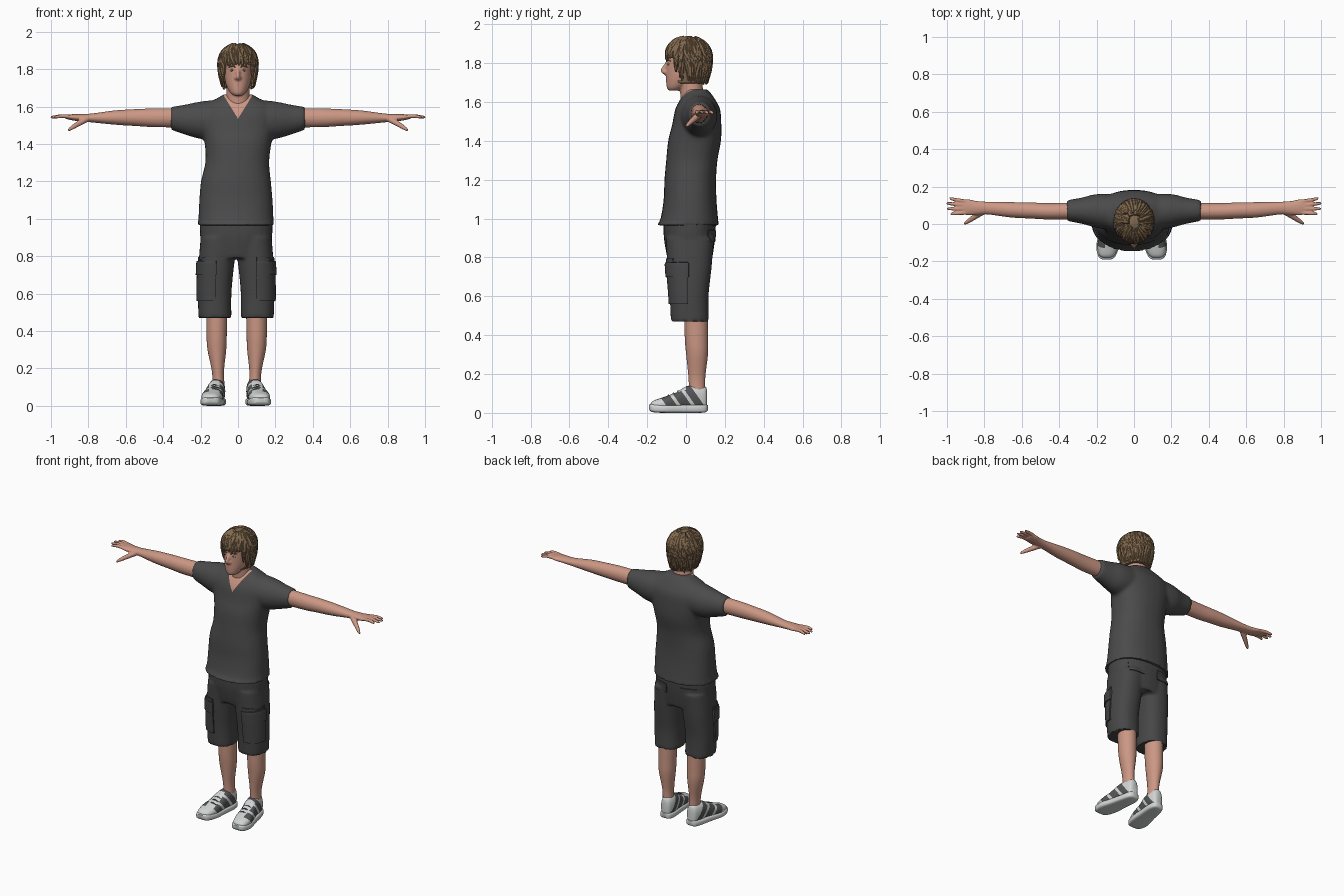
import bpy, bmesh, math, random
from mathutils import Vector

if "Cube" in bpy.data.objects:
    bpy.data.objects.remove(bpy.data.objects["Cube"], do_unlink=True)
random.seed(4)


def material(name, r, g, b):
    m = bpy.data.materials.new(name)
    m.use_nodes = True
    m.diffuse_color = (r, g, b, 1)
    m.node_tree.nodes["Principled BSDF"].inputs["Base Color"].default_value = (r, g, b, 1)
    return m


SKIN = material("skin", .6, .31, .23)
SHIRT = material("shirt grey", .07, .07, .07)
SHORTS = material("shorts grey", .062, .062, .062)
HAIR = material("light brown hair", .22, .14, .075)
WHITE = material("shoe white", .64, .66, .66)
PANEL = material("shoe dark grey", .09, .09, .095)
LIPS = material("lips", .45, .17, .14)
EYE = material("eye white", .6, .56, .52)
IRIS = material("iris dark", .04, .035, .03)


def smooth_path(points, steps=5):
    # Catmull-Rom through tuples of any size
    out = []
    for i in range(len(points) - 1):
        a, b, c, d = (Vector(points[max(0, min(len(points) - 1, i + k))]) for k in (-1, 0, 1, 2))
        for s in range(steps):
            t = s / steps
            out.append(b + (c - a) * (t / 2) + (a * 2 - b * 5 + c * 4 - d) * (t * t / 2)
                       + (b * 3 - a - c * 3 + d) * (t ** 3 / 2))
    return out + [Vector(points[-1])]


def skin_rings(bm, rings):
    rows = [[bm.verts.new(co) for co in ring] for ring in rings]
    n = len(rows[0])
    for lo, hi in zip(rows, rows[1:]):
        for i in range(n):
            bm.faces.new((lo[i], lo[(i + 1) % n], hi[(i + 1) % n], hi[i]))
    bm.faces.new(rows[0])
    bm.faces.new(rows[-1])


def loft(bm, axis, rings, n=28, p=2.0, side=1, dx=0):
    # each ring: position on axis, two centre coordinates, two radii
    def power(c):
        return math.copysign(abs(c) ** (2 / p), c)
    out = []
    for t, u, v, ru, rv in smooth_path(rings):
        ring = []
        for i in range(n):
            a = math.tau * i / n
            pu, pv = u + ru * power(math.cos(a)), v + rv * power(math.sin(a))
            x, y, z = {"x": (t, pu, pv), "y": (pu, t, pv), "z": (pu, pv, t)}[axis]
            ring.append((side * x + dx, y, z))
        out.append(ring)
    skin_rings(bm, out)


def tube(bm, points, n=8, steps=4):
    # each point: x, y, z, radius
    path = smooth_path(points, steps)
    out = []
    for i, q in enumerate(path):
        d = (path[min(i + 1, len(path) - 1)] - path[max(i - 1, 0)]).to_3d()
        rot = d.to_track_quat("Z", "Y")
        out.append([q.to_3d() + rot @ Vector((math.cos(math.tau * k / n), math.sin(math.tau * k / n), 0)) * q[3]
                    for k in range(n)])
    skin_rings(bm, out)


def finish(name, bm, mats, voxel=0, relax=4):
    bmesh.ops.recalc_face_normals(bm, faces=bm.faces[:])
    mesh = bpy.data.meshes.new(name)
    bm.to_mesh(mesh)
    bm.free()
    ob = bpy.data.objects.new(name, mesh)
    bpy.context.collection.objects.link(ob)
    if voxel:
        mod = ob.modifiers.new("merge", "REMESH")
        mod.mode, mod.voxel_size = "VOXEL", voxel
        mod = ob.modifiers.new("relax", "SMOOTH")
        mod.factor, mod.iterations = .5, relax
        baked = bpy.data.meshes.new_from_object(ob.evaluated_get(bpy.context.evaluated_depsgraph_get()))
        ob.modifiers.clear()
        ob.data = baked
    ob.data.materials.clear()
    for m in mats:
        ob.data.materials.append(m)
    shade(ob)
    return ob


def shade(ob):
    bpy.ops.object.select_all(action="DESELECT")
    ob.select_set(True)
    bpy.context.view_layer.objects.active = ob
    bpy.ops.object.shade_smooth_by_angle(angle=math.radians(45))


def edit(ob, planes, paint=None, raised=()):
    # cut clean lines, then colour or raise faces by rule
    bm = bmesh.new()
    bm.from_mesh(ob.data)
    for co, no in planes:
        bmesh.ops.bisect_plane(bm, geom=bm.verts[:] + bm.edges[:] + bm.faces[:], plane_co=co, plane_no=no)
    for f in bm.faces:
        f.material_index = paint(f.calc_center_median(), f.normal) if paint else 0
    for test, height in raised:
        faces = [f for f in bm.faces if test(f.calc_center_median(), f.normal)]
        new = bmesh.ops.extrude_face_region(bm, geom=faces)["geom"]
        bm.normal_update()
        for v in [g for g in new if isinstance(g, bmesh.types.BMVert)]:
            v.co += v.normal * height
    bm.to_mesh(ob.data)
    bm.free()
    shade(ob)


# Shirt: torso and two sleeves merged, with a V neck
bm = bmesh.new()
loft(bm, "z", [(.965, -.012, .01, .207, .16), (1.0, -.011, .017, .201, .148), (1.1, -.011, .021, .196, .136),
               (1.2, -.011, .022, .187, .133), (1.3, -.004, .03, .171, .132), (1.4, 0, .044, .178, .136),
               (1.48, 0, .055, .195, .127), (1.56, 0, .06, .2, .116), (1.61, 0, .06, .175, .092),
               (1.645, 0, .06, .11, .068), (1.665, 0, .055, .078, .056)], p=2.3)
for s in (1, -1):
    loft(bm, "x", [(.08, .06, 1.53, .1, .11), (.2, .07, 1.527, .09, .1), (.28, .071, 1.53, .07, .081),
                   (.36, .072, 1.537, .056, .061)], side=s)
shirt = finish("shirt", bm, [SHIRT, SKIN], .011)
V_LOW, V_SLOPE = 1.535, .62
edit(shirt, [((0, 0, V_LOW), (s, 0, -V_SLOPE)) for s in (1, -1)] + [((0, .04, 0), (0, 1, 0))],
     lambda c, n: int(c.y < .04 and abs(c.x) < V_SLOPE * (c.z - V_LOW)))

# Shorts: hips and legs merged, with raised cargo and back pockets
bm = bmesh.new()
loft(bm, "z", [(.79, -.01, .02, .165, .115), (.9, -.01, .018, .192, .132), (1.0, -.01, .02, .194, .135)], p=2.3)
for s in (1, -1):
    loft(bm, "z", [(.47, .113, .02, .088, .098), (.6, .115, .016, .09, .1), (.75, .106, .018, .095, .114),
                   (.9, .09, .02, .1, .124)], p=2.3, side=s, dx=-.01)
shorts = finish("shorts", bm, [SHORTS], .01, 3)
cuts = [((0, 0, z), (0, 0, 1)) for z in (.56, .7, .77, .88, .94)]
cuts += [((0, y, 0), (0, 1, 0)) for y in (.01, .03)]
cuts += [((x * s - .01, 0, 0), (1, 0, 0)) for x in (.05, .11, .15) for s in (1, -1)]


def pocket(c, n):
    return abs(c.x + .01) > .11 and c.y < .01 and .56 < c.z < .77 and n.x * c.x > -.02


def flap(c, n):
    return abs(c.x + .01) > .11 and c.y < .01 and .7 < c.z < .79 and n.z < .6 and n.x * c.x > -.02


def back_pocket(c, n):
    return .05 < abs(c.x + .01) < .15 and c.y > .03 and .88 < c.z < .94 and n.y > .3


edit(shorts, cuts, None, [(pocket, .008), (flap, .006), (back_pocket, .006)])

# Arms with hands
for s, label in ((1, "left"), (-1, "right")):
    bm = bmesh.new()
    loft(bm, "x", [(.28, .07, 1.54, .046, .052), (.45, .068, 1.54, .044, .05), (.55, .072, 1.541, .043, .045),
                   (.66, .076, 1.541, .041, .038), (.78, .085, 1.539, .034, .024), (.84, .086, 1.54, .037, .02),
                   (.89, .09, 1.543, .043, .016), (.92, .092, 1.545, .036, .011)], side=s)
    fingers = [(.985, .136), (1.0, .11), (.998, .082), (.98, .054)]
    for i, (x, y) in enumerate(fingers):
        tube(bm, [(s * .88, .118 - .019 * i, 1.543, .011), (s * .94, (y + .118 - .019 * i) / 2, 1.549, .0105),
                  (s * (x - .006), y, 1.543, .008), (s * x, y, 1.542, .005)])
    tube(bm, [(s * .81, .065, 1.533, .018), (s * .855, .036, 1.507, .015), (s * .89, .012, 1.485, .011),
              (s * .908, 0, 1.473, .006)])
    finish(label + "_arm", bm, [SKIN], .005, 2)

# Lower legs
for s, label in ((1, "left"), (-1, "right")):
    bm = bmesh.new()
    loft(bm, "z", [(.08, .096, .058, .034, .042), (.18, .1, .056, .032, .043), (.3, .106, .057, .05, .056),
                   (.38, .107, .054, .054, .06), (.52, .106, .052, .056, .061)], side=s, dx=-.007)
    finish(label + "_leg", bm, [SKIN])

# Shoes: sole, panelled upper, laces
for s, label in ((1, "left"), (-1, "right")):
    bm = bmesh.new()
    loft(bm, "y", [(-.19, .134, .03, .022, .012), (-.172, .133, .025, .046, .021), (-.11, .127, .021, .062, .021),
                   (-.02, .112, .021, .054, .021), (.06, .1, .021, .048, .021), (.1, .097, .023, .036, .02),
                   (.112, .096, .026, .018, .014)], p=4, side=s, dx=-.012)
    finish(label + "_sole", bm, [WHITE])
    bm = bmesh.new()
    loft(bm, "y", [(-.182, .134, .036, .018, .012), (-.165, .133, .038, .042, .026), (-.11, .127, .045, .056, .038),
                   (-.05, .117, .058, .051, .048), (0, .107, .073, .046, .063), (.06, .099, .077, .043, .068),
                   (.098, .097, .074, .032, .064), (.108, .097, .07, .016, .045)], p=2.4, side=s, dx=-.012)
    upper = finish(label + "_shoe_upper", bm, [WHITE, PANEL])
    bands = (-.075, -.02, .0, .055, .075, .12)
    slant = Vector((0, 1, .7))
    mid = .114 * s - .012
    edit(upper, [((0, b, 0), slant) for b in bands] + [((mid + k, 0, 0), (1, 0, 0)) for k in (-.028, .028)]
         + [((0, 0, .05), (0, 0, 1))],
         lambda c, n: int(sum(c.dot(slant) > b for b in bands) % 2 == 1
                          and not (abs(c.x - mid) < .028 and c.y < 0)))
    bm = bmesh.new()
    for k in range(4):
        y, z = -.09 + .025 * k, .089 + .011 * k
        tube(bm, [(mid - .025, y, z - .008, .004), (mid, y, z + .002, .004), (mid + .025, y, z - .008, .004)], n=6)
    finish(label + "_laces", bm, [PANEL])

# Head, neck and nose
bm = bmesh.new()
loft(bm, "z", [(1.658, 0, -.062, .022, .026), (1.672, 0, -.053, .04, .045), (1.7, 0, -.032, .057, .07),
               (1.74, 0, -.012, .07, .091), (1.8, 0, 0, .077, .102), (1.85, 0, .005, .079, .1),
               (1.9, 0, .005, .058, .075), (1.92, 0, .005, .03, .04)])
loft(bm, "z", [(1.54, 0, .05, .076, .07), (1.62, 0, .034, .065, .062), (1.74, 0, .02, .06, .057)])
tube(bm, [(0, -.094, 1.805, .009), (0, -.112, 1.775, .011), (0, -.121, 1.76, .011), (0, -.1, 1.748, .013)])
for s in (1, -1):
    tube(bm, [(s * .01, -.095, 1.752, .009), (s * .012, -.112, 1.754, .007)])
finish("head", bm, [SKIN], .006, 2)

# Facial features
for s, label in ((1, "left"), (-1, "right")):
    for part, r, y, mat in (("eye", .0125, -.091, EYE), ("iris", .006, -.0945, IRIS)):
        bm = bmesh.new()
        bmesh.ops.create_uvsphere(bm, u_segments=14, v_segments=8, radius=r)
        for v in bm.verts:
            v.co = Vector((v.co.x + s * .032, v.co.y * .4 + y, v.co.z * .55 + 1.795))
        finish(label + "_" + part, bm, [mat])
    bm = bmesh.new()
    tube(bm, [(s * .014, -.101, 1.811, .003), (s * .032, -.096, 1.816, .004), (s * .052, -.077, 1.81, .002)])
    finish(label + "_eyebrow", bm, [HAIR])
bm = bmesh.new()
for z in (1.715, 1.721):
    tube(bm, [(-.024, -.085, 1.718, .001), (0, -.098, z, .0055), (.024, -.085, 1.718, .001)])
finish("lips", bm, [LIPS])


# Hair: a cap opened at the face, covered by tapered locks
def scalp(angle, z, grow=1.0):
    drop = (z - 1.825) / (.108 if z > 1.825 else .25)
    w = math.sqrt(max(0, 1 - drop * drop)) * grow
    return Vector((.096 * w * math.sin(angle), .012 - .112 * w * math.cos(angle), z))


bm = bmesh.new()
bmesh.ops.create_uvsphere(bm, u_segments=32, v_segments=20, radius=1)
for v in bm.verts:
    angle = math.atan2(v.co.x, -v.co.y)
    v.co = scalp(angle, 1.825 + v.co.z * (.108 if v.co.z > 0 else .13), 1 if v.co.z > -.99 else 0)
face = [f for f in bm.faces if f.calc_center_median().z < 1.83 and f.calc_center_median().y < -.035]
bmesh.ops.delete(bm, geom=face, context="FACES")
finish("hair_cap", bm, [HAIR])
bm = bmesh.new()
for i in range(84):
    angle = math.tau * (i + random.random()) / 84 - math.pi
    front = math.cos(angle)
    low = 1.825 if front > .55 else 1.75 if front > .3 else 1.715 if front > -.4 else 1.7
    low += random.uniform(-.012, .014)
    top = random.uniform(1.9, 1.93)
    twist = random.uniform(-.25, .25)
    pts = []
    for k in range(6):
        t = k / 5
        z = top + (low - top) * t ** 1.25
        flare = 1.0 + (.06 * random.random() if k == 5 else 0)
        pts.append((*scalp(angle + twist * t, z, flare), (.013, .016, .016, .015, .011, .003)[k]))
    tube(bm, pts, n=7, steps=3)
finish("hair_locks", bm, [HAIR])
